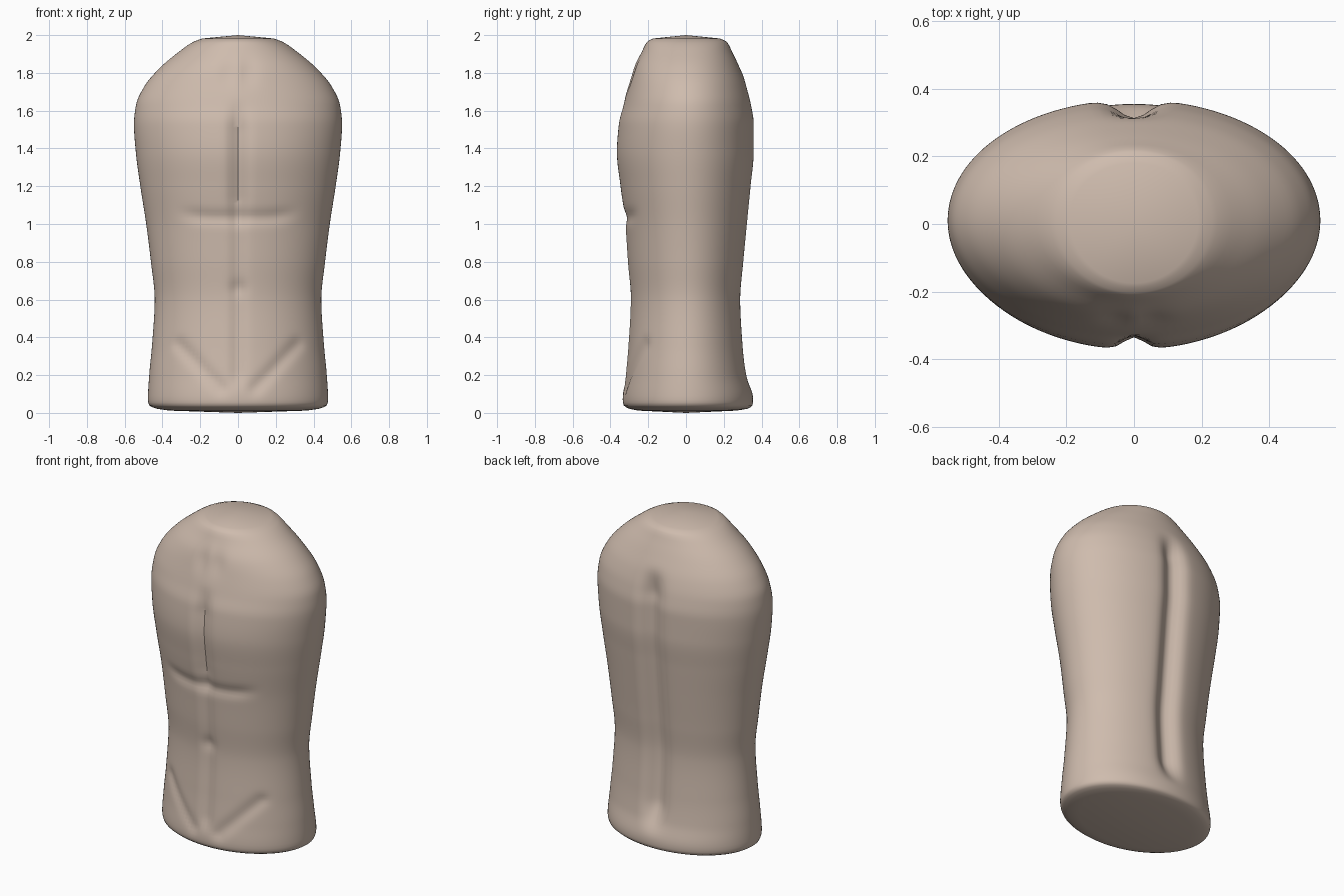
import bpy, math

if "Cube" in bpy.data.objects:
    bpy.data.objects.remove(bpy.data.objects["Cube"])

SEG = 128
# profile: height, half width, front depth, back depth
PROFILE = [
    (0.012, 0.36, 0.25, 0.265), (0.022, 0.43, 0.30, 0.325), (0.04, 0.47, 0.33, 0.352),
    (0.07, 0.477, 0.335, 0.355), (0.20, 0.47, 0.322, 0.328), (0.36, 0.455, 0.308, 0.31),
    (0.60, 0.441, 0.296, 0.298), (0.80, 0.461, 0.311, 0.314), (1.00, 0.486, 0.325, 0.333),
    (1.20, 0.517, 0.352, 0.352), (1.38, 0.541, 0.371, 0.368), (1.53, 0.551, 0.36, 0.368),
    (1.63, 0.54, 0.333, 0.353), (1.73, 0.495, 0.306, 0.325), (1.83, 0.41, 0.277, 0.283),
    (1.91, 0.315, 0.235, 0.245), (1.965, 0.235, 0.205, 0.215), (1.982, 0.19, 0.175, 0.18),
]


def section(z):
    """Smooth interpolation of the profile at height z."""
    p = PROFILE
    i = max(k for k in range(len(p) - 1) if p[k][0] <= z + 1e-9)
    a, b = p[i], p[i + 1]
    h = b[0] - a[0]
    t = (z - a[0]) / h

    def slope(k, c):
        if k == 0 or k == len(p) - 1:
            return (b[c] - a[c]) / h
        s0 = (p[k][c] - p[k-1][c]) / (p[k][0] - p[k-1][0])
        s1 = (p[k+1][c] - p[k][c]) / (p[k+1][0] - p[k][0])
        return 0 if s0 * s1 <= 0 else 2 * s0 * s1 / (s0 + s1)

    return [(2*t**3 - 3*t*t + 1) * a[c] + (t**3 - 2*t*t + t) * h * slope(i, c)
            + (3*t*t - 2*t**3) * b[c] + (t**3 - t*t) * h * slope(i + 1, c) for c in (1, 2, 3)]


def bump(d, s):
    return math.exp(-(d / s) ** 2)


def fade(z, lo, hi, s):
    """Smooth window that is 1 between lo and hi."""
    f = lambda v: (lambda u: u * u * (3 - 2 * u))(min(1, max(0, v / s + 0.5)))
    return f(z - lo) * f(hi - z)


def seg_dist(x, z, x0, z0, x1, z1):
    dx, dz = x1 - x0, z1 - z0
    t = min(1, max(0, ((x - x0) * dx + (z - z0) * dz) / (dx * dx + dz * dz)))
    return math.hypot(x - x0 - t * dx, z - z0 - t * dz)


def front_relief(x, z):
    """Inward depth of the chest, belly and hip creases."""
    a = abs(x)
    d = 0.036 * bump(a, 0.042) * fade(z, 1.05, 1.58, 0.2)            # breastbone
    d += 0.017 * bump(a, 0.035) * fade(z, 0.16, 1.06, 0.12)          # belly line
    d += 0.012 * bump(math.hypot(x, z - 0.66), 0.04)                 # navel
    crease = 1.035 + 0.5 * max(0, a - 0.1) ** 2
    d += 0.012 * bump(z - crease, 0.035) * fade(a, -1, 0.27, 0.16)   # under chest
    d += 0.013 * bump(seg_dist(a, z, 0.09, 0.13, 0.31, 0.36), 0.035)  # hip crease
    d += 0.012 * bump(math.hypot(a - 0.05, (z - 1.8) * 0.7), 0.05)   # collar hollow
    return d


def back_relief(x, z):
    """Inward depth of the spine channel."""
    return 0.055 * bump(abs(x), 0.062) * fade(z, 0.2, 1.69, 0.2)


# torso rings
heights = [0.012, 0.016, 0.022, 0.03, 0.04, 0.055]
heights += [0.07 + 0.02 * i for i in range(94)]
heights += [1.945, 1.958, 1.967, 1.976, 1.982]
verts, faces = [], []
for z in heights:
    w, front, back = section(z)
    for k in range(SEG):
        ang = math.tau * k / SEG
        x, s = w * math.cos(ang), math.sin(ang)
        if s < 0:
            y = front * s + front_relief(x, z) * min(1, -2 * s)
        else:
            y = back * s - back_relief(x, z) * min(1, 2 * s)
        verts.append((x, y + 0.01 * (1 - s * s), z))
for r in range(len(heights) - 1):
    for k in range(SEG):
        a, b = r * SEG + k, r * SEG + (k + 1) % SEG
        faces.append((a, b, b + SEG, a + SEG))

# shallow domed caps at neck and base
verts += [(0, 0, 0), (0, 0, 2)]
bottom, top, last = len(verts) - 2, len(verts) - 1, (len(heights) - 1) * SEG
for k in range(SEG):
    n = (k + 1) % SEG
    faces += [(bottom, n, k), (top, last + k, last + n)]

mesh = bpy.data.meshes.new("torso")
mesh.from_pydata(verts, [], faces)
mesh.update()
torso = bpy.data.objects.new("torso", mesh)
bpy.context.collection.objects.link(torso)

# skin colour
skin = bpy.data.materials.new("pale skin")
skin.diffuse_color = (0.62, 0.50, 0.42, 1)
skin.use_nodes = True
skin.node_tree.nodes["Principled BSDF"].inputs["Base Color"].default_value = skin.diffuse_color
mesh.materials.append(skin)

bpy.context.view_layer.objects.active = torso
torso.select_set(True)
bpy.ops.object.shade_smooth_by_angle(angle=math.radians(40))
